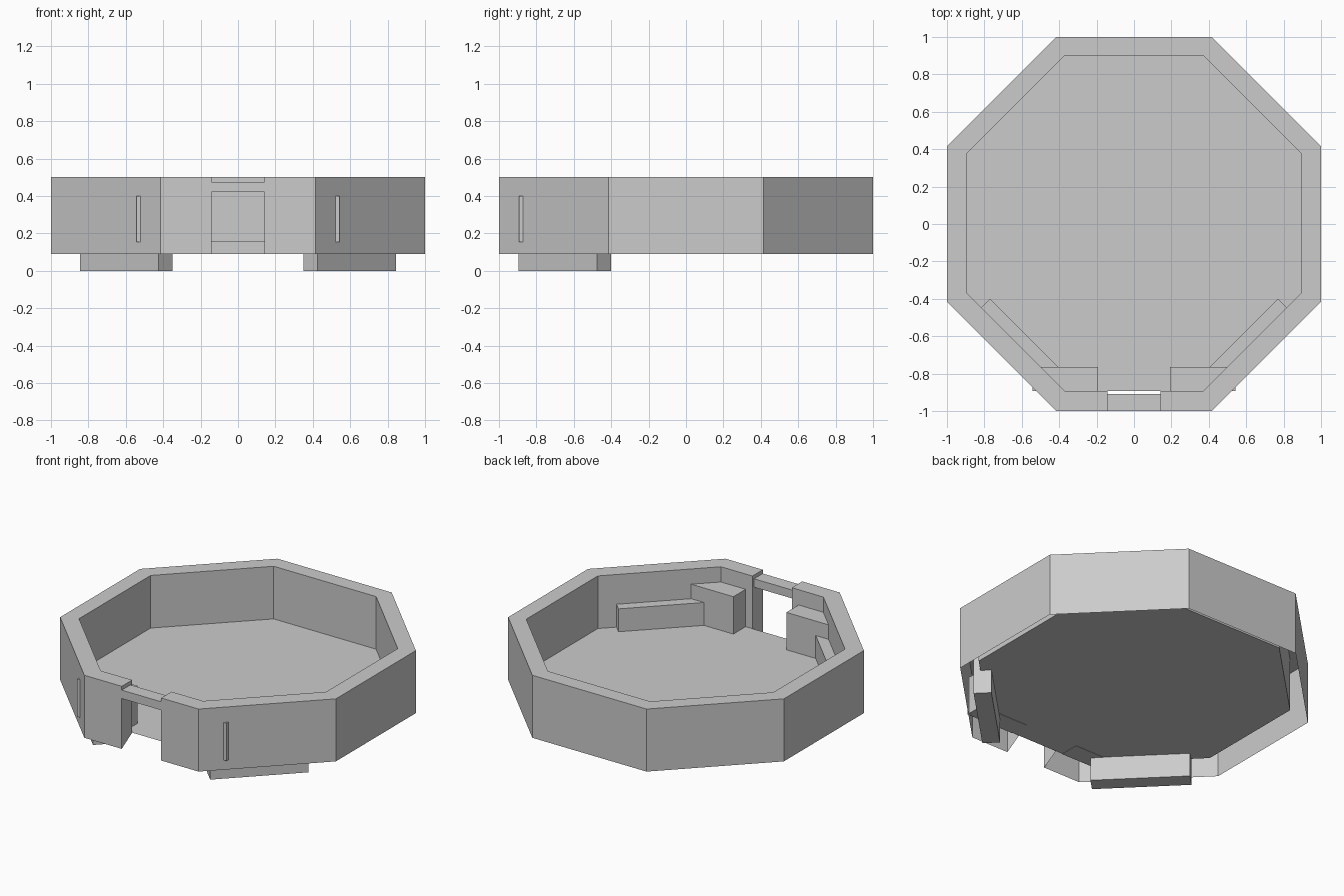
import bpy, bmesh, math
from mathutils import Matrix, Vector

if "Cube" in bpy.data.objects:
    bpy.data.objects.remove(bpy.data.objects["Cube"])

WALL_BOTTOM, FLOOR, TOP = 0.09, 0.155, 0.5
DOOR = 0.143
INNER = 0.896
INNER_SHIFT = 0.004


def finish(name, bm):
    mesh = bpy.data.meshes.new(name)
    bm.to_mesh(mesh)
    bm.free()
    obj = bpy.data.objects.new(name, mesh)
    bpy.context.collection.objects.link(obj)
    return obj


def octagon(apothem, dy=0.0):
    """Corners counter-clockwise, starting right of the front side."""
    r = apothem / math.cos(math.pi / 8)
    angles = [math.radians(-67.5 + 45 * i) for i in range(8)]
    return [(r * math.cos(a), r * math.sin(a) + dy) for a in angles]


def box(name, size, centre, angle=0.0):
    bm = bmesh.new()
    m = (Matrix.Translation(centre) @ Matrix.Rotation(angle, 4, 'Z')
         @ Matrix.Diagonal(Vector((*size, 1))))
    bmesh.ops.create_cube(bm, size=1, matrix=m)
    return finish(name, bm)


# Hollow wall shell, broken at the front doorway and open underneath
def build_wall():
    bm = bmesh.new()

    def row(apothem, dy, z):
        front = -apothem + dy
        path = [(DOOR, front)] + octagon(apothem, dy) + [(-DOOR, front)]
        return [bm.verts.new((x, y, z)) for x, y in path]

    rows = [row(1, 0, WALL_BOTTOM), row(1, 0, TOP),
            row(INNER, INNER_SHIFT, TOP), row(INNER, INNER_SHIFT, FLOOR)]
    for a, b in zip(rows, rows[1:]):
        for i in range(len(a) - 1):
            bm.faces.new((a[i], a[i + 1], b[i + 1], b[i]))
    # door jambs
    bm.faces.new([r[0] for r in rows])
    bm.faces.new([r[-1] for r in reversed(rows)])
    return finish("wall", bm)


build_wall()

# Floor sheet
bm = bmesh.new()
bm.faces.new([bm.verts.new((x, y, FLOOR)) for x, y in octagon(INNER, INNER_SHIFT)])
finish("floor", bm)

# Lintel over the doorway
box("door_lintel", (2 * DOOR, 0.09, 0.055), (0, -0.955, 0.4475))

# Cabinets beside the door and diagonal benches, mirrored left and right
for side, s in (("left", -1), ("right", 1)):
    box(side + "_cabinet", (0.35, 0.128, 0.247), (s * 0.367, -0.829, 0.2765))
    box(side + "_bench", (0.594, 0.106, 0.305), (s * 0.5975, -0.6475, 0.1525),
        s * math.pi / 4)
